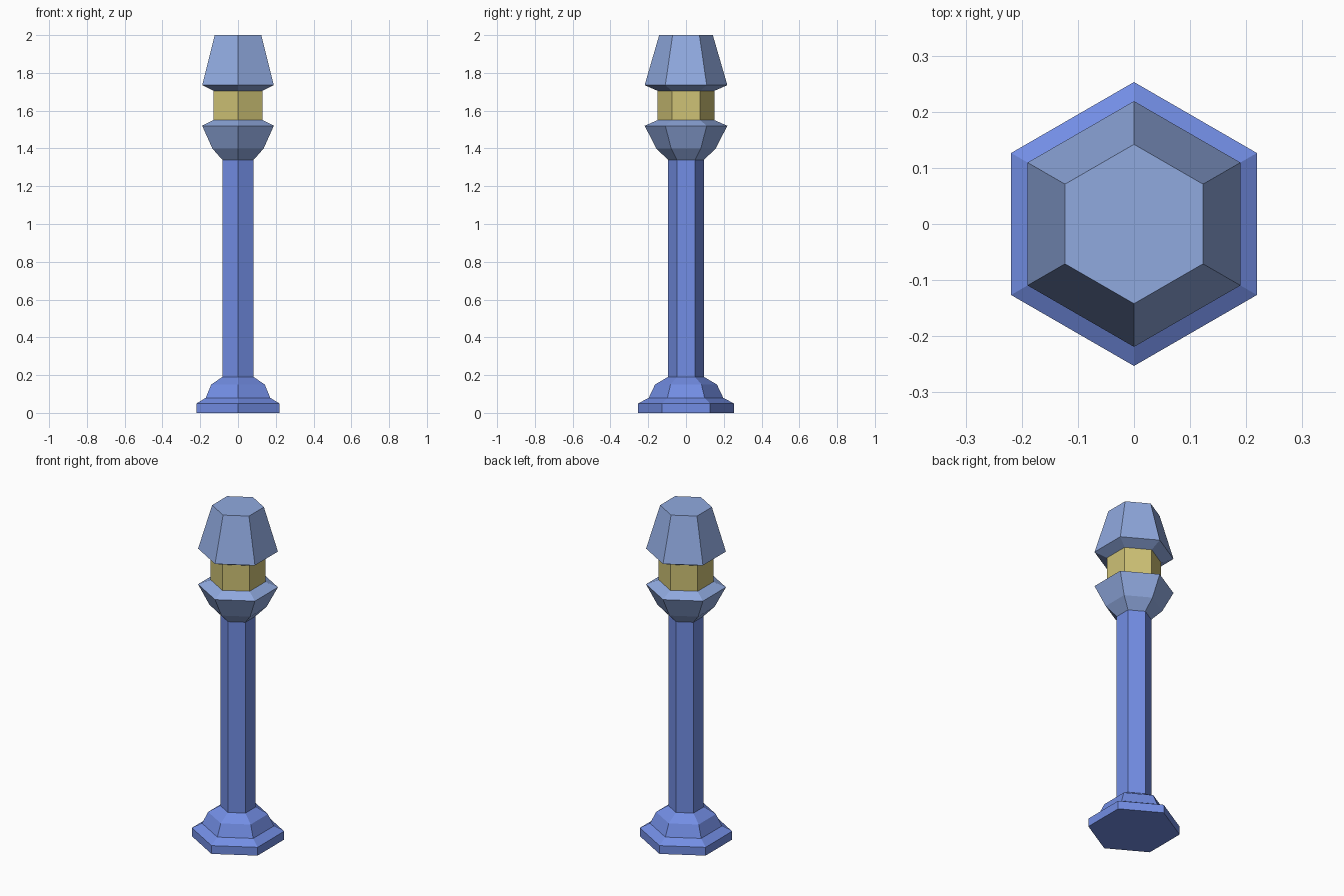
import bpy, bmesh, math

if "Cube" in bpy.data.objects:
    bpy.data.objects.remove(bpy.data.objects["Cube"])

SIDES = 6


def material(name, color):
    m = bpy.data.materials.new(name)
    m.diffuse_color = color
    m.use_nodes = True
    m.node_tree.nodes["Principled BSDF"].inputs["Base Color"].default_value = m.diffuse_color
    return m


def hex_lathe(name, profile, mat):
    """Stack hexagonal rings from (radius, z) pairs, closed at both ends."""
    bm = bmesh.new()
    rings = []
    for r, z in profile:
        angles = [math.pi / 2 + 2 * math.pi * i / SIDES for i in range(SIDES)]
        rings.append([bm.verts.new((r * math.cos(a), r * math.sin(a), z)) for a in angles])
    for lo, hi in zip(rings, rings[1:]):
        for i in range(SIDES):
            j = (i + 1) % SIDES
            bm.faces.new((lo[i], lo[j], hi[j], hi[i]))
    bm.faces.new(rings[0][::-1])
    bm.faces.new(rings[-1])
    me = bpy.data.meshes.new(name)
    bm.to_mesh(me)
    bm.free()
    me.materials.append(mat)
    ob = bpy.data.objects.new(name, me)
    bpy.context.collection.objects.link(ob)
    return ob


blue = material("blue_paint", (0.17, 0.27, 0.78, 1))
pale = material("pale_blue_metal", (0.28, 0.40, 0.74, 1))
glow = material("yellow_glass", (0.62, 0.54, 0.18, 1))

# Stepped foot
hex_lathe("base", [(0.253, 0), (0.253, 0.05), (0.197, 0.08), (0.164, 0.15), (0.096, 0.19)], blue)
# Tall post
hex_lathe("post", [(0.096, 0.19), (0.096, 1.34)], blue)
# Flared holder under the light
hex_lathe("lamp_holder", [(0.096, 1.34), (0.157, 1.40), (0.219, 1.52), (0.15, 1.55)], pale)
# Glowing window
hex_lathe("lamp_glass", [(0.15, 1.55), (0.15, 1.705)], glow)
# Tapered hood
hex_lathe("lamp_cap", [(0.15, 1.705), (0.219, 1.735), (0.142, 2.0)], pale)
